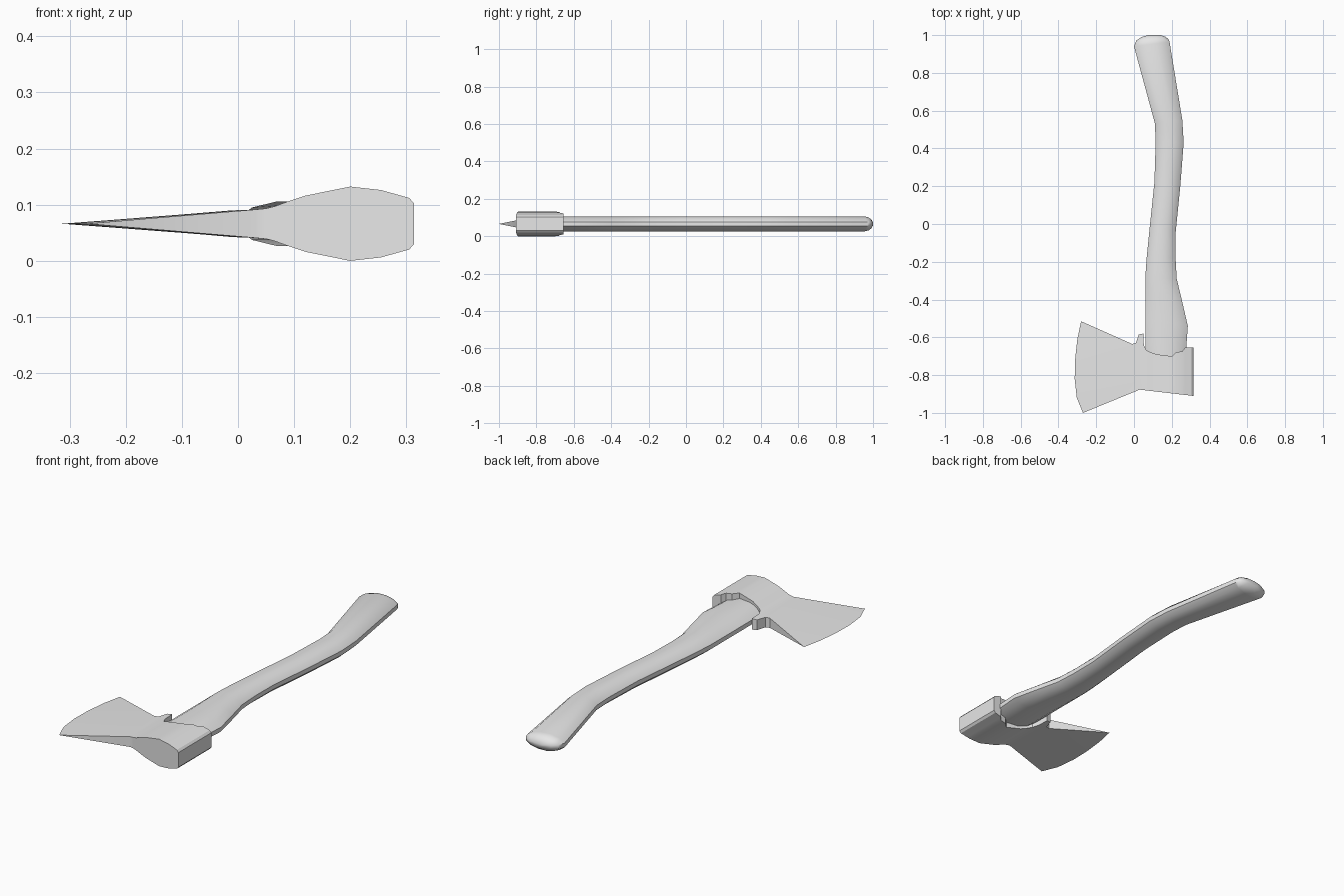
import bpy, bmesh, math
from mathutils import Vector

cube = bpy.data.objects.get("Cube")
if cube:
    bpy.data.objects.remove(cube)

MID = 0.066  # height of the symmetry plane

grey = bpy.data.materials.new("plain_grey")
grey.use_nodes = True
grey.diffuse_color = (0.8, 0.8, 0.8, 1)
grey.node_tree.nodes["Principled BSDF"].inputs["Base Color"].default_value = (0.8, 0.8, 0.8, 1)


def finish(name, bm, angle):
    bmesh.ops.remove_doubles(bm, verts=bm.verts, dist=0.0004)
    bmesh.ops.recalc_face_normals(bm, faces=bm.faces)
    mesh = bpy.data.meshes.new(name)
    bm.to_mesh(mesh)
    bm.free()
    mesh.materials.append(grey)
    obj = bpy.data.objects.new(name, mesh)
    bpy.context.collection.objects.link(obj)
    bpy.ops.object.select_all(action='DESELECT')
    obj.select_set(True)
    bpy.context.view_layer.objects.active = obj
    bpy.ops.object.shade_smooth_by_angle(angle=math.radians(angle))


def loft(name, rings, angle):
    """Skin closed rings of points and cap both ends."""
    bm = bmesh.new()
    rows = [[bm.verts.new(p) for p in ring] for ring in rings]
    n = len(rows[0])
    for a, b in zip(rows, rows[1:]):
        for i in range(n):
            j = (i + 1) % n
            bm.faces.new((a[i], a[j], b[j], b[i]))
    bm.faces.new(rows[0])
    bm.faces.new(rows[-1])
    finish(name, bm, angle)


# Handle: elliptical sections given by left edge, right edge and half thickness
sections = [
    (.07, -.72, .27, -.74, .041), (.06, -.65, .275, -.68, .041),
    (.06, -.5, .285, -.54, .041), (.06, -.38, .255, -.41, .041),
    (.06, -.28, .226, -.29, .041), (.067, -.18, .22, -.18, .041),
    (.085, 0, .221, -.04, .041), (.108, .22, .245, .2, .041),
    (.115, .44, .263, .43, .041), (.11, .535, .256, .55, .041),
    (0, .94, .188, .965, .041), (.012, .972, .182, .979, .036),
    (.04, .99, .165, .992, .024), (.075, 1, .14, 1, .008),
]
rings = []
for xl, yl, xr, yr, half in sections:
    left, right = Vector((xl, yl, MID)), Vector((xr, yr, MID))
    centre, reach = (left + right) / 2, (right - left) / 2
    ring = []
    for k in range(12):
        a = math.radians(15 + 30 * k)
        ring.append(centre + reach * math.cos(a) / math.cos(math.radians(15))
                    + Vector((0, 0, half * math.sin(a))))
    rings.append(ring)
loft("handle", rings, 40)

# Axe head: thickness depends on x only
thickness = [(-.02, .0235), (.04, .0255), (.06, .029), (.09, .04), (.12, .05),
             (.2, .0662), (.255, .06), (.305, .046), (.314, .036)]


def half_at(x):
    if x <= thickness[0][0]:
        return thickness[0][1]
    for (x0, h0), (x1, h1) in zip(thickness, thickness[1:]):
        if x <= x1:
            return h0 + (h1 - h0) * (x - x0) / (x1 - x0)
    return thickness[-1][1]


# Curved cutting edge, then the back outline with its lug and eye notch
edge = [(-.27, -1), (-.303, -.92), (-.314, -.82), (-.312, -.72), (-.3, -.61), (-.28, -.515)]
back = [(-.01, -.635), (.01, -.63), (.025, -.585), (.049, -.58), (.052, -.64),
        (.065, -.668), (.09, -.68), (.12, -.69), (.2, -.7), (.225, -.678),
        (.255, -.675), (.27, -.655), (.305, -.655), (.314, -.655)]
steps = len(edge)
rings = [[(x, y, MID) for x, y in edge] + [(x, y, MID) for x, y in reversed(edge)]]
for xb, yb in back:
    xf = max(xb, .03)
    yf = -.877 - .033 * (xf - .03) / .284
    row = []
    for k in range(steps):
        t = k / (steps - 1)
        row.append((xf + (xb - xf) * t, yf + (yb - yf) * t))
    rings.append([(x, y, MID + half_at(x)) for x, y in row]
                 + [(x, y, MID - half_at(x)) for x, y in reversed(row)])

bm = bmesh.new()
rows = [[bm.verts.new(p) for p in ring] for ring in rings]
for a, b in zip(rows, rows[1:]):
    for i in range(2 * steps):
        j = (i + 1) % (2 * steps)
        bm.faces.new((a[i], a[j], b[j], b[i]))
bm.faces.new(rows[-1])
finish("axe_head", bm, 30)
